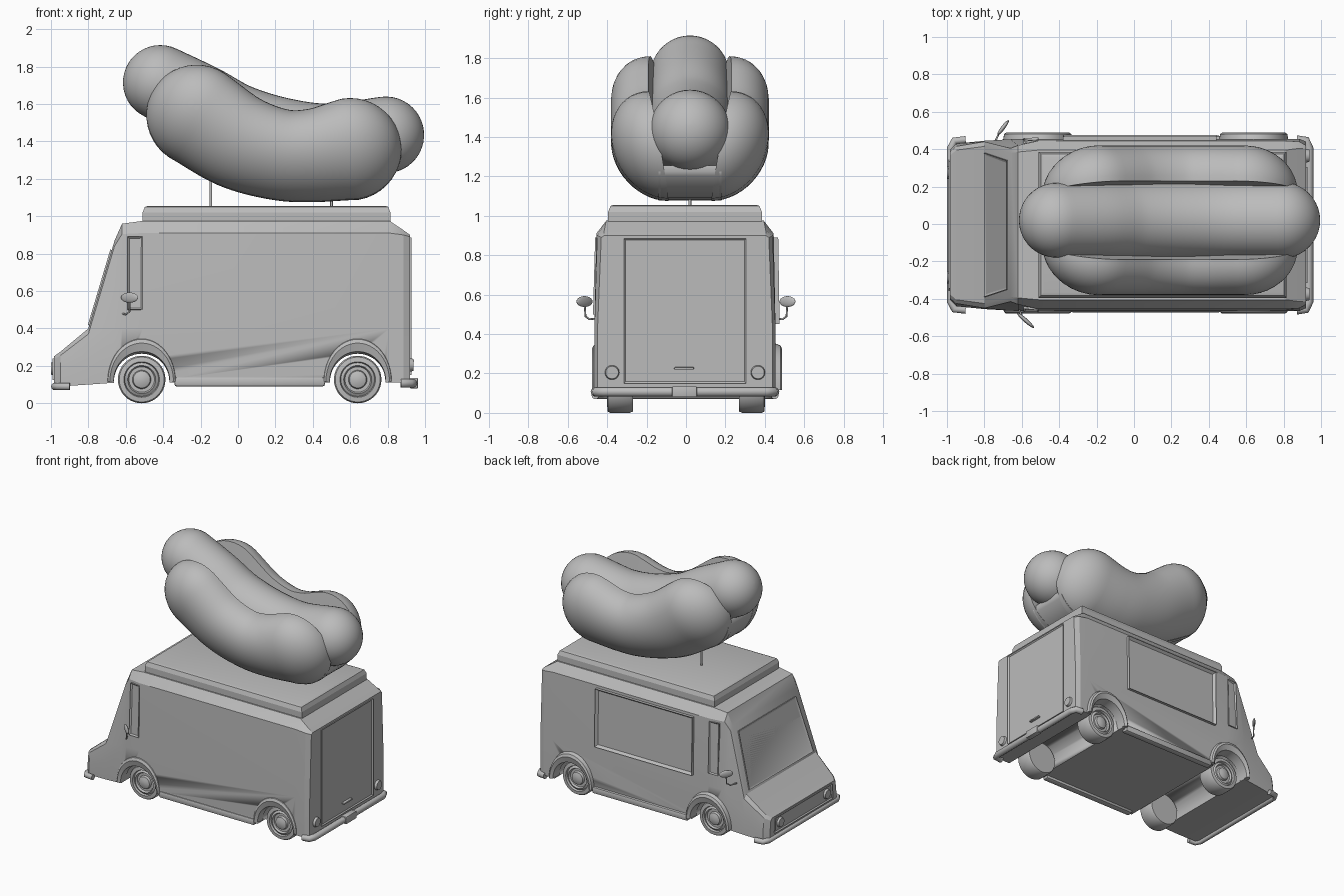
import bpy, bmesh, math
from mathutils import Vector, Matrix

if "Cube" in bpy.data.objects:
    bpy.data.objects.remove(bpy.data.objects["Cube"], do_unlink=True)

grey = bpy.data.materials.new("plain grey")
grey.use_nodes = True
grey.diffuse_color = (0.5, 0.5, 0.5, 1)
grey.node_tree.nodes["Principled BSDF"].inputs["Base Color"].default_value = (0.5, 0.5, 0.5, 1)

MID = -0.005    # centre line of the truck in y
DOG = 0.02      # centre line of the sausage and bun
AXLES = {"front": -0.515, "rear": 0.64}
HUB_Z = 0.127
SIDES = {"near": -1, "far": 1}


def finish(name, bm, angle=35):
    bmesh.ops.recalc_face_normals(bm, faces=bm.faces)
    mesh = bpy.data.meshes.new(name)
    bm.to_mesh(mesh)
    bm.free()
    mesh.materials.append(grey)
    obj = bpy.data.objects.new(name, mesh)
    bpy.context.collection.objects.link(obj)
    bpy.ops.object.select_all(action="DESELECT")
    obj.select_set(True)
    bpy.context.view_layer.objects.active = obj
    bpy.ops.object.shade_smooth_by_angle(angle=math.radians(angle))
    return obj


def loft(name, rings, loop=False, angle=35):
    """Skin a row of closed rings; loop joins last to first, else ends are capped."""
    bm = bmesh.new()
    rows = [[bm.verts.new(p) for p in ring] for ring in rings]
    n = len(rows[0])
    pairs = list(zip(rows, rows[1:])) + ([(rows[-1], rows[0])] if loop else [])
    for a, b in pairs:
        for i in range(n):
            j = (i + 1) % n
            bm.faces.new((a[i], a[j], b[j], b[i]))
    if not loop:
        bm.faces.new(rows[0])
        bm.faces.new(rows[-1])
    return finish(name, bm, angle)


def box(name, lo, hi, bevel=0.006):
    lo, hi = Vector(lo), Vector(hi)
    bm = bmesh.new()
    bmesh.ops.create_cube(bm, size=1, matrix=Matrix.Translation((lo + hi) / 2)
                          @ Matrix.Diagonal((*(hi - lo), 1)))
    bmesh.ops.bevel(bm, geom=bm.edges[:], offset=bevel, segments=2, affect="EDGES", profile=0.5)
    return finish(name, bm)


def disc(name, centre, axis, r1, r2, depth):
    bm = bmesh.new()
    turn = Vector((0, 0, 1)).rotation_difference(Vector(axis)).to_matrix().to_4x4()
    bmesh.ops.create_cone(bm, cap_ends=True, segments=32, radius1=r1, radius2=r2,
                          depth=depth, matrix=Matrix.Translation(centre) @ turn)
    return finish(name, bm)


def panel(name, corners, out, border, thick=0.012, recess=0.01):
    """Raised frame around a recessed pane."""
    bm = bmesh.new()
    face = bm.faces.new([bm.verts.new(c) for c in corners])
    out = Vector(out).normalized()
    top = bmesh.ops.extrude_face_region(bm, geom=[face])["geom"]
    bmesh.ops.translate(bm, verts=[v for v in top if isinstance(v, bmesh.types.BMVert)], vec=out * thick)
    cap = [f for f in top if isinstance(f, bmesh.types.BMFace)]
    bmesh.ops.inset_region(bm, faces=cap, thickness=border)
    bmesh.ops.translate(bm, verts=cap[0].verts[:], vec=-out * recess)
    return finish(name, bm)


def rod(name, points, radius):
    curve = bpy.data.curves.new(name, "CURVE")
    curve.dimensions = "3D"
    curve.bevel_depth = radius
    curve.bevel_resolution = 3
    curve.use_fill_caps = True
    line = curve.splines.new("POLY")
    line.points.add(len(points) - 1)
    for p, co in zip(line.points, points):
        p.co = (*co, 1)
    line.use_smooth = True
    curve.materials.append(grey)
    obj = bpy.data.objects.new(name, curve)
    bpy.context.collection.objects.link(obj)


def sweep(name, path, section, cap=88):
    """Sweep section(radius, scale) -> [(y, v)] along (x, z, radius) points with round ends."""
    p = [Vector(q) for q in path]
    p = [2 * p[0] - p[1]] + p + [2 * p[-1] - p[-2]]
    pts = []
    for a, b, c, d in zip(p, p[1:], p[2:], p[3:]):
        for k in range(8):
            t = k / 8
            pts.append(0.5 * (2 * b + (c - a) * t + (2 * a - 5 * b + 4 * c - d) * t * t
                              + (3 * b - a - 3 * c + d) * t ** 3))
    pts.append(p[-2])
    stations = []
    for i, q in enumerate(pts):
        d = pts[min(i + 1, len(pts) - 1)] - pts[max(i - 1, 0)]
        stations.append((q, Vector((d.x, d.y)).normalized(), 1))
    steps = [math.radians(cap * i / 10) for i in range(1, 11)]

    def dome(station, sign):
        q, t, _ = station
        return [(q + Vector((*(t * sign * q.z * math.sin(a)), 0)), t, math.cos(a)) for a in steps]
    stations = dome(stations[0], -1)[::-1] + stations + dome(stations[-1], 1)
    rings = [[(q.x - t.y * v, y, q.y + t.x * v) for y, v in section(q.z, k)] for q, t, k in stations]
    return loft(name, rings, angle=50)


# Body: cross-sections along x as (x, floor, width, waist, shoulder width, shoulder, top width, top)
body_sections = [
    (-0.985, 0.09, 0.40, 0.15, 0.39, 0.235, 0.37, 0.25),
    (-0.95, 0.09, 0.435, 0.16, 0.42, 0.255, 0.40, 0.275),
    (-0.80, 0.10, 0.45, 0.25, 0.445, 0.37, 0.42, 0.40),
    (-0.66, 0.11, 0.458, 0.40, 0.41, 0.84, 0.385, 0.87),
    (-0.62, 0.11, 0.46, 0.40, 0.425, 0.905, 0.39, 0.96),
    (-0.51, 0.11, 0.46, 0.40, 0.45, 0.91, 0.40, 0.975),
    (0.81, 0.11, 0.46, 0.40, 0.45, 0.91, 0.40, 0.975),
    (0.885, 0.11, 0.46, 0.40, 0.445, 0.90, 0.41, 0.925),
    (0.92, 0.11, 0.445, 0.40, 0.425, 0.89, 0.41, 0.90),
]
rings = []
for x, zb, w, z1, ws, z2, wt, zt in body_sections:
    half = [(w, zb), (w, z1), (ws, z2), (wt, zt)]
    rings.append([(x, MID + y, z) for y, z in half] + [(x, MID - y, z) for y, z in half[::-1]])
body = loft("body", rings, angle=22)

# Wheel tunnels cut right through the body
for end, x in AXLES.items():
    cutter = disc("tunnel_cutter", (x, 0, HUB_Z), (0, 1, 0), 0.15, 0.15, 1.2)
    cut = body.modifiers.new("tunnel", "BOOLEAN")
    cut.operation, cut.solver, cut.object = "DIFFERENCE", "EXACT", cutter
    bpy.context.view_layer.objects.active = body
    bpy.ops.object.modifier_apply(modifier=cut.name)
    bpy.data.objects.remove(cutter, do_unlink=True)

# Raised roof
roof = [(0, 0, 0.96), (0, 0, 1.02), (0.012, 0.012, 1.05), (0.03, 0.03, 1.056)]
loft("raised_roof", [[(-0.51 + i, MID - 0.39 + j, z), (0.815 - i, MID - 0.39 + j, z),
                      (0.815 - i, MID + 0.39 - j, z), (-0.51 + i, MID + 0.39 - j, z)]
                     for i, j, z in roof], angle=20)

# Wheels, arch flares, skirts, cab windows and mirrors on both sides
wheel_profile = [(0.09, -0.065), (0.12, -0.065), (0.127, -0.05), (0.127, 0.05), (0.12, 0.062), (0.095, 0.065),
                 (0.09, 0.05), (0.075, 0.06), (0.068, 0.045), (0.05, 0.045), (0.045, 0.062), (0.02, 0.072)]
for side, s in SIDES.items():
    edge = 0.478 if s < 0 else 0.488
    for end, x in AXLES.items():
        loft(f"{end}_wheel_{side}",
             [[(x + r * math.cos(a), s * (0.335 + d), HUB_Z + r * math.sin(a))
               for a in [math.tau * i / 40 for i in range(40)]] for r, d in wheel_profile])
        flare = [(0.185, 0.237, 0.45), (0.18, 0.225, edge - 0.008), (0.17, 0.205, edge),
                 (0.15, 0.16, edge - 0.012), (0.148, 0.148, 0.40)]
        loft(f"{end}_arch_{side}",
             [[(x + rx * math.cos(a), s * y, HUB_Z - 0.01 + rz * math.sin(a)) for rx, rz, y in flare]
              for a in [math.pi * i / 24 for i in range(25)]])
    box(f"side_skirt_{side}", (-0.34, min(s * 0.42, s * 0.472), 0.09),
        (0.465, max(s * 0.42, s * 0.472), 0.14), 0.012)
    panel(f"cab_window_{side}", [(x, MID + s * y, z) for x, y, z in
                                 [(-0.59, 0.453, 0.50), (-0.51, 0.455, 0.50),
                                  (-0.51, 0.444, 0.89), (-0.59, 0.436, 0.89)]],
          (0, s, 0.03), 0.014, 0.012)
    mx = -0.58 if s < 0 else -0.70
    tilt = 0.045 if s < 0 else 0.03
    a, b = Vector((mx - tilt, s * 0.475, 0.565)), Vector((mx + tilt, s * 0.555, 0.565))
    bm = bmesh.new()
    bmesh.ops.create_uvsphere(bm, u_segments=24, v_segments=12, radius=0.5, matrix=Matrix.Translation((a + b) / 2)
                              @ Matrix.Rotation(math.atan2(b.y - a.y, b.x - a.x), 4, "Z")
                              @ Matrix.Diagonal(((b - a).length, 0.022, 0.055, 1)))
    finish(f"mirror_{side}", bm)
    rod(f"mirror_arm_{side}", [(mx - 0.04, s * 0.445, 0.48), (mx - 0.02, s * 0.49, 0.475),
                               (mx, s * 0.51, 0.49), (mx, s * 0.515, 0.56)], 0.005)
    disc(f"headlight_{side}", (-0.99, MID + s * 0.28, 0.185), (-1, 0, 0), 0.038, 0.032, 0.02)
    disc(f"tail_light_{side}", (0.922, MID + s * 0.37, 0.205), (1, 0, 0), 0.04, 0.032, 0.03)

# Serving window on the far side
panel("serving_window", [(-0.38, 0.445, 0.45), (0.44, 0.445, 0.45), (0.44, 0.438, 0.89), (-0.38, 0.438, 0.89)],
      (0, 1, 0.02), 0.022, 0.03, 0.02)

# Windscreen, grille and rear door
panel("windscreen", [(-0.795, MID - 0.385, 0.417), (-0.795, MID + 0.385, 0.417),
                     (-0.675, MID + 0.345, 0.82), (-0.675, MID - 0.345, 0.82)],
      (-0.95, 0, 0.28), 0.02, 0.008, 0.008)
panel("grille", [(-0.983, MID + y, z) for y, z in [(-0.35, 0.125), (0.35, 0.125), (0.34, 0.24), (-0.34, 0.24)]],
      (-1, 0, 0), 0.016, 0.01)
panel("rear_door", [(0.918, MID + y, z) for y, z in [(-0.31, 0.15), (0.31, 0.15), (0.31, 0.885), (-0.31, 0.885)]],
      (1, 0, 0), 0.015, 0.01)
box("door_handle", (0.915, -0.06, 0.22), (0.94, 0.04, 0.232), 0.004)

# Bumpers and plate
for name, x, inner, z, r in [("front_bumper", -0.98, -0.90, 0.09, 0.02), ("rear_bumper", 0.935, 0.87, 0.107, 0.024)]:
    bend = x + (inner - x) * 0.25
    half = [(inner, 0.455), (bend, 0.45), (x, 0.41)]
    rod(name, [(px, MID + y, z) for px, y in half] + [(px, MID - y, z) for px, y in half[::-1]], r)
box("rear_plate", (0.92, -0.07, 0.08), (0.962, 0.055, 0.135), 0.004)

# Giant sausage in a split bun, held on two poles
def sausage_section(r, k):
    turns = [math.tau * i / 40 for i in range(40)]
    return [(DOG + r * k * math.cos(a), r * k * math.sin(a)) for a in turns]


def bun_section(s):
    turns = [math.pi * (i / 24 - 0.5) for i in range(25)]
    return lambda r, k: [(DOG + s * (0.16 + k * (0.05 * math.sin(a) + 0.235 * math.cos(a))),
                          r * k * math.sin(a)) for a in turns]


def hinge_section(r, k):
    return [(DOG + y, -r * k * f) for y, f in [(-0.16, 0.985), (0.16, 0.985), (0.16, 0.8), (-0.16, 0.8)]]


sausage_path = [(-0.415, 1.715, 0.2), (-0.2, 1.61, 0.203), (0.0, 1.5, 0.205), (0.25, 1.425, 0.205),
                (0.5, 1.397, 0.205), (0.79, 1.435, 0.205)]
bun_path = [(-0.22, 1.54, 0.27), (0.0, 1.40, 0.257), (0.22, 1.33, 0.245), (0.4, 1.325, 0.25), (0.6, 1.358, 0.274)]
sweep("sausage", sausage_path, sausage_section)
for side, s in SIDES.items():
    sweep(f"bun_half_{side}", bun_path, bun_section(s))
sweep("bun_hinge", bun_path, hinge_section, cap=50)
for end, x, top in [("front", -0.145, 1.27), ("rear", 0.5, 1.12)]:
    rod(f"{end}_pole", [(x, DOG, 1.04), (x, DOG, top)], 0.007)
